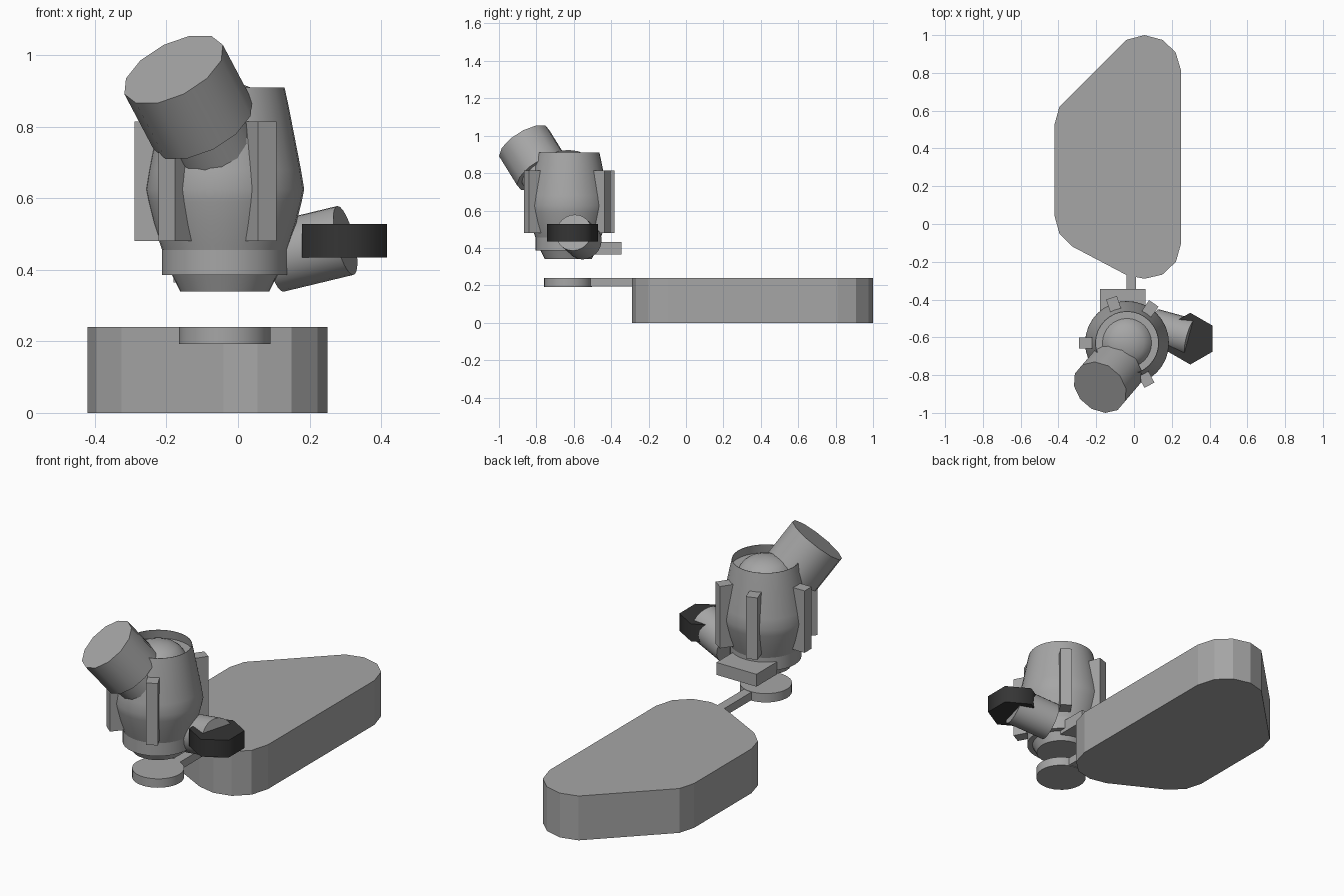
import bpy, bmesh, math
from mathutils import Vector, Matrix

if "Cube" in bpy.data.objects:
    bpy.data.objects.remove(bpy.data.objects["Cube"])

CX, CY = -0.037, -0.63   # axis of the barrel body


def material(name, v):
    m = bpy.data.materials.new(name)
    m.diffuse_color = (v, v, v, 1)
    m.use_nodes = True
    m.node_tree.nodes["Principled BSDF"].inputs["Base Color"].default_value = m.diffuse_color
    return m


grey = material("mid_grey", .38)
dark = material("dark_grey", .035)


def finish(name, bm, smooth=0, mat=grey):
    bmesh.ops.recalc_face_normals(bm, faces=bm.faces)
    me = bpy.data.meshes.new(name)
    bm.to_mesh(me)
    bm.free()
    me.materials.append(mat)
    ob = bpy.data.objects.new(name, me)
    bpy.context.collection.objects.link(ob)
    if smooth:
        bpy.ops.object.select_all(action='DESELECT')
        ob.select_set(True)
        bpy.context.view_layer.objects.active = ob
        bpy.ops.object.shade_smooth_by_angle(angle=math.radians(smooth))
    return ob


def prism(name, pts, z0, z1):
    bm = bmesh.new()
    lo = [bm.verts.new((x, y, z0)) for x, y in pts]
    hi = [bm.verts.new((x, y, z1)) for x, y in pts]
    bm.faces.new(lo)
    bm.faces.new(hi)
    for i in range(len(pts)):
        bm.faces.new((lo[i - 1], lo[i], hi[i], hi[i - 1]))
    return finish(name, bm)


def box(name, x, y, z, rot=0.0, pivot=(0, 0)):
    bm = bmesh.new()
    bmesh.ops.create_cube(bm, size=1)
    for v in bm.verts:
        v.co = Vector([(a[0] + a[1]) / 2 + c * (a[1] - a[0]) for a, c in zip((x, y, z), v.co)])
    bm.transform(Matrix.Translation((*pivot, 0)) @ Matrix.Rotation(rot, 4, 'Z'))
    return finish(name, bm)


def rod(name, a, b, r, n, turn=0, smooth=35, mat=grey):
    a, b = Vector(a), Vector(b)
    d = b - a
    bm = bmesh.new()
    bmesh.ops.create_cone(bm, cap_ends=True, segments=n, radius1=r, radius2=r, depth=d.length)
    bm.transform(Matrix.Translation((a + b) / 2) @ d.to_track_quat('Z', 'Y').to_matrix().to_4x4()
                 @ Matrix.Rotation(math.radians(turn), 4, 'Z'))
    return finish(name, bm, smooth, mat)


def lathe(name, prof, n=32):
    bm = bmesh.new()
    vs = [bm.verts.new((r, 0, z)) for r, z in prof]
    es = [bm.edges.new(p) for p in zip(vs, vs[1:])]
    bmesh.ops.spin(bm, geom=vs + es, cent=(0, 0, 0), axis=(0, 0, 1), angle=math.tau, steps=n)
    bmesh.ops.remove_doubles(bm, verts=bm.verts, dist=1e-4)
    bm.transform(Matrix.Translation((CX, CY, 0)))
    return finish(name, bm, 35)


# heavy base slab with rounded corners
prism("base_slab", [(-.42, .53), (-.395, .62), (-.04, .975), (.055, 1), (.15, .975), (.22, .91),
                    (.25, .81), (.25, -.10), (.222, -.20), (.15, -.268), (.055, -.29),
                    (-.04, -.27), (-.325, -.12), (-.395, -.05), (-.42, .04)], 0, .24)

# mounting arm and disc
box("mount_arm", (-.04, .01), (-.515, -.25), (.195, .238))
rod("mount_disc", (CX, CY, .192), (CX, CY, .24), .128, 32)

# barrel body with open rim and inner dome
lathe("barrel_body", [(0, .44), (.17, .44), (.18, .47), (.20, .53), (.215, .59), (.222, .625),
                      (.213, .68), (.178, .86), (.167, .91), (.165, .91), (.174, .862),
                      (.13, .862), (.115, .884), (.09, .903), (.05, .918), (0, .924)])
lathe("barrel_collar", [(0, .385), (.175, .385), (.175, .46), (0, .46)])
lathe("barrel_foot", [(0, .34), (.125, .34), (.15, .39), (0, .39)])

# upright ribs around the barrel
for i, a in enumerate((180, 109, 56, -62, -130)):
    box(f"rib_{i + 1}", (.16, .253), (-.03, .03), (.48, .815), math.radians(a), (CX, CY))

# rear bracket
box("rear_bracket", (-.18, .06), (-.52, -.345), (.365, .432))

# slanted tube leaning out of the top
cap = Vector((-.18, -.865, .96))
axis = Vector((.41, .48, -.775)).normalized()
rod("slanted_tube", cap, cap + axis * .2, .154, 12, 15)
rod("slanted_neck", cap + axis * .19, cap + axis * .34, .125, 16)

# side tube with dark hexagonal block
rod("side_tube", (.105, -.547, .435), (.30, -.60, .482), .099, 24)
rod("hex_block", (.298, -.607, .434), (.298, -.607, .528), .137, 6, 0, 65, dark)
